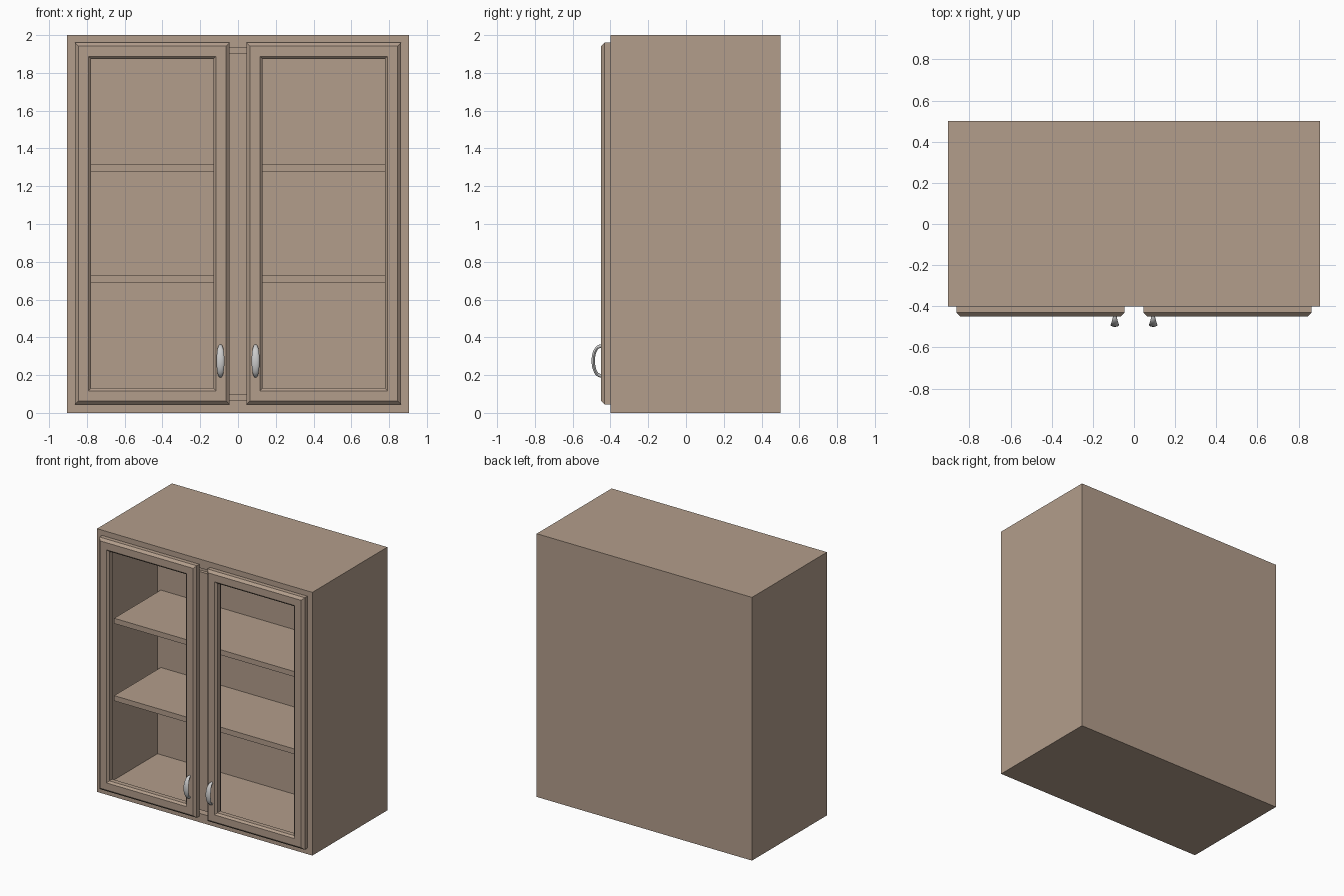
import bpy, bmesh
from math import sin, cos, pi, radians
from mathutils import Vector

if "Cube" in bpy.data.objects:
    bpy.data.objects.remove(bpy.data.objects["Cube"])

wood = bpy.data.materials.new("wood")
wood.diffuse_color = (0.45, 0.34, 0.26, 1)
wood.use_nodes = True
wood.node_tree.nodes["Principled BSDF"].inputs["Base Color"].default_value = wood.diffuse_color


def finish(bm, name, mat=None):
    bmesh.ops.recalc_face_normals(bm, faces=bm.faces)
    me = bpy.data.meshes.new(name)
    bm.to_mesh(me)
    bm.free()
    ob = bpy.data.objects.new(name, me)
    bpy.context.collection.objects.link(ob)
    if mat:
        me.materials.append(mat)
    return ob


def box_bm(x0, x1, y0, y1, z0, z1):
    bm = bmesh.new()
    bmesh.ops.create_cube(bm, size=1)
    for v in bm.verts:
        v.co = Vector(((x0 + x1) / 2 + v.co.x * (x1 - x0),
                       (y0 + y1) / 2 + v.co.y * (y1 - y0),
                       (z0 + z1) / 2 + v.co.z * (z1 - z0)))
    return bm


def bridge_rings(bm, rings, closed):
    n = len(rings[0])
    for i in range(len(rings) if closed else len(rings) - 1):
        a, b = rings[i], rings[(i + 1) % len(rings)]
        for j in range(n):
            k = (j + 1) % n
            bm.faces.new((a[j], a[k], b[k], b[j]))


# Carcass: solid block with one cavity pushed in from the front
bm = box_bm(-0.905, 0.905, -0.40, 0.50, 0, 2)
bm.normal_update()
front = min(bm.faces, key=lambda f: f.normal.y)
bmesh.ops.inset_region(bm, faces=[front], thickness=0.095)
ext = bmesh.ops.extrude_discrete_faces(bm, faces=[front])
bmesh.ops.translate(bm, verts=ext["faces"][0].verts, vec=(0, 0.63, 0))
finish(bm, "carcass", wood)

# Centre stile and the two full-width shelves
finish(box_bm(-0.12, 0.12, -0.40, -0.375, 0.095, 1.905), "centre_stile", wood)
for name, z in (("lower_shelf", 0.69), ("upper_shelf", 1.278)):
    finish(box_bm(-0.81, 0.81, -0.33, 0.23, z, z + 0.04), name, wood)

# Door frame: moulding profile (inset from outer edge, y) with mitred corners
PROFILE = [(0, -0.40), (0, -0.431), (0.018, -0.449), (0.072, -0.449),
           (0.086, -0.435), (0.086, -0.40)]


def door(name, x0, x1, z0, z1):
    bm = bmesh.new()
    rings = [[bm.verts.new(c) for c in ((x0 + d, y, z0 + d), (x1 - d, y, z0 + d),
                                        (x1 - d, y, z1 - d), (x0 + d, y, z1 - d))]
             for d, y in PROFILE]
    bridge_rings(bm, rings, True)
    finish(bm, name, wood)


# Pull handle: flat oval section swept along an arch, widest in the middle
def handle(name, x):
    bm = bmesh.new()
    rings, steps, sides = [], 20, 12
    for i in range(steps + 1):
        a = -pi / 2 + pi * i / steps
        c = max(cos(a), 0)
        centre = Vector((x, -0.444 - 0.047 * c ** 0.8, 0.275 + 0.079 * sin(a)))
        out = Vector((0, -cos(a), sin(a)))
        width = 0.009 + 0.012 * c ** 1.2
        rings.append([bm.verts.new(centre + Vector((width * cos(t), 0, 0)) + out * 0.009 * sin(t))
                      for t in (2 * pi * j / sides for j in range(sides))])
    bridge_rings(bm, rings, False)
    bm.faces.new(rings[0])
    bm.faces.new(rings[-1])
    ob = finish(bm, name)
    bpy.context.view_layer.objects.active = ob
    ob.select_set(True)
    bpy.ops.object.shade_smooth_by_angle(angle=radians(40))
    ob.select_set(False)


for side, s in (("left", -1), ("right", 1)):
    xs = sorted((s * 0.045, s * 0.863))
    door(side + "_door", xs[0], xs[1], 0.045, 1.96)
    handle(side + "_handle", s * 0.093)
